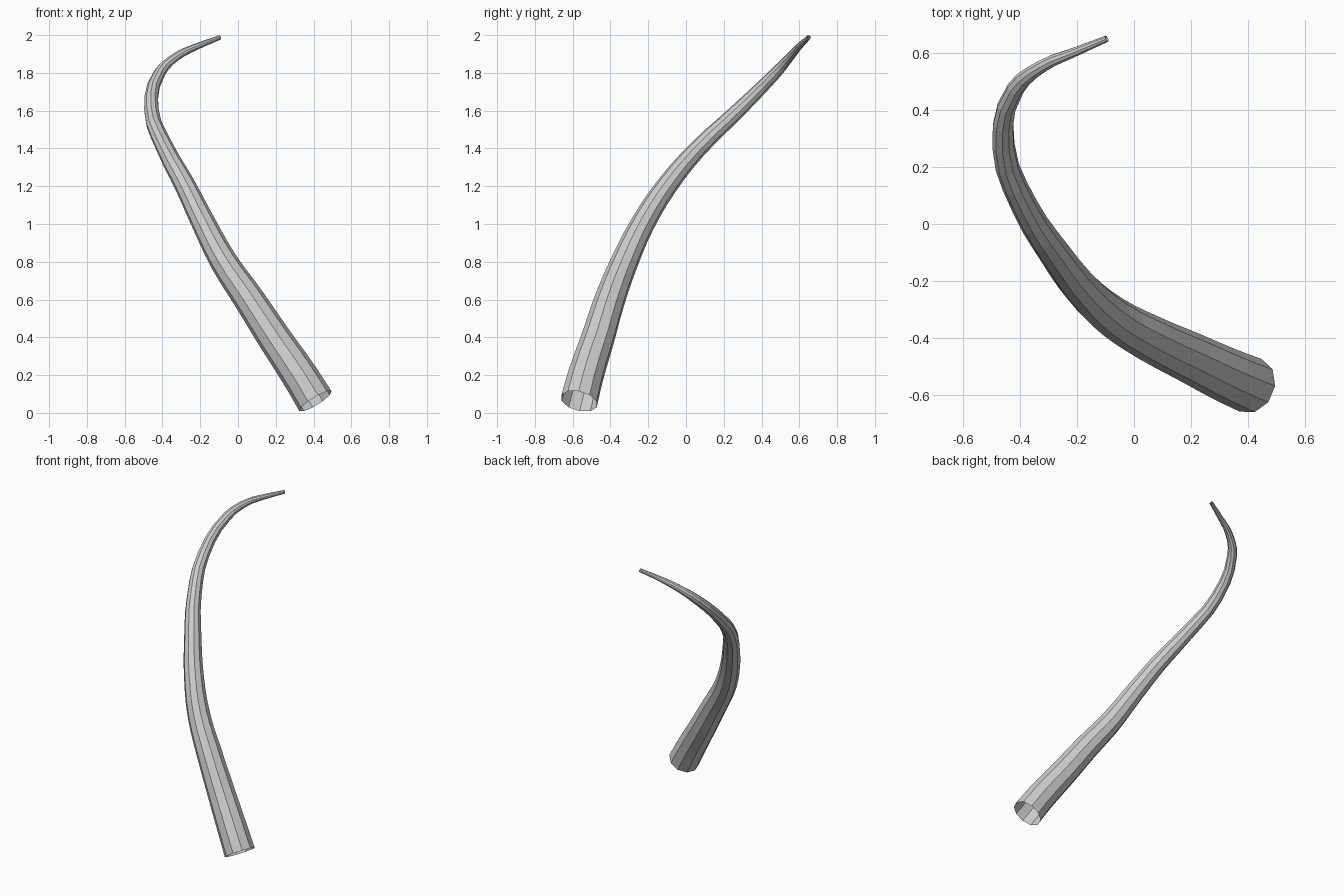
import bpy

if "Cube" in bpy.data.objects:
    bpy.data.objects.remove(bpy.data.objects["Cube"])

# Centre line of the horn: x, y, z, radius
PATH = [
    (0.41, -0.566, 0.062, 0.100),
    (0.325, -0.530, 0.20, 0.096),
    (0.19, -0.465, 0.40, 0.089),
    (0.06, -0.403, 0.60, 0.082),
    (-0.075, -0.325, 0.80, 0.073),
    (-0.18, -0.230, 1.00, 0.064),
    (-0.278, -0.103, 1.20, 0.056),
    (-0.385, 0.065, 1.40, 0.047),
    (-0.458, 0.275, 1.60, 0.040),
    (-0.415, 0.475, 1.80, 0.031),
    (-0.32, 0.555, 1.89, 0.023),
    (-0.21, 0.602, 1.943, 0.017),
    (-0.095, 0.650, 1.988, 0.012),
]

# Tapered ten-sided tube, open at both ends
curve = bpy.data.curves.new("horn", 'CURVE')
curve.dimensions = '3D'
curve.bevel_depth = 1.0
curve.bevel_resolution = 3
curve.use_fill_caps = False
curve.twist_mode = 'MINIMUM'
spline = curve.splines.new('BEZIER')
spline.resolution_u = 3
spline.use_smooth = False
spline.bezier_points.add(len(PATH) - 1)
for point, (x, y, z, r) in zip(spline.bezier_points, PATH):
    point.co = (x, y, z)
    point.radius = r
    point.handle_left_type = point.handle_right_type = 'AUTO'

horn = bpy.data.objects.new("horn", curve)
bpy.context.collection.objects.link(horn)

# Plain light grey
grey = bpy.data.materials.new("light grey")
grey.diffuse_color = (0.6, 0.6, 0.6, 1.0)
grey.use_nodes = True
grey.node_tree.nodes["Principled BSDF"].inputs["Base Color"].default_value = grey.diffuse_color
curve.materials.append(grey)

# Turn the swept tube into a mesh with flat faces
bpy.context.view_layer.objects.active = horn
horn.select_set(True)
bpy.ops.object.convert(target='MESH')
bpy.ops.object.shade_flat()
